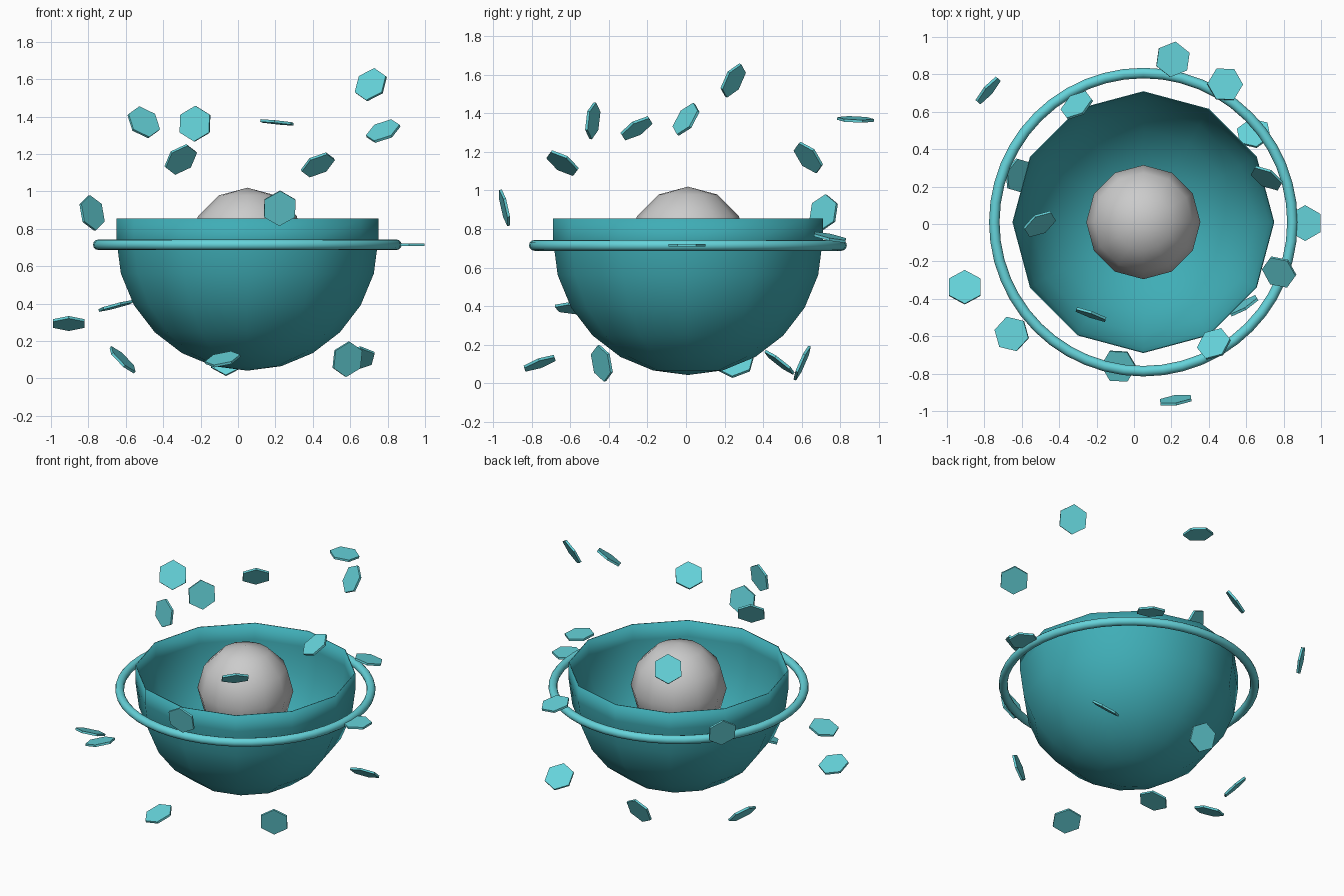
import bpy, bmesh
from mathutils import Vector

if "Cube" in bpy.data.objects:
    bpy.data.objects.remove(bpy.data.objects["Cube"])

CX, CY = 0.05, 0.01


def material(name, rgb):
    m = bpy.data.materials.new(name)
    m.diffuse_color = (*rgb, 1)
    m.use_nodes = True
    m.node_tree.nodes["Principled BSDF"].inputs["Base Color"].default_value = m.diffuse_color
    return m


teal = material("teal", (0.05, 0.42, 0.47))
light_teal = material("light_teal", (0.13, 0.65, 0.70))


def finish(bm, name, loc, mat=None, smooth=False):
    bmesh.ops.recalc_face_normals(bm, faces=bm.faces)
    for f in bm.faces:
        f.smooth = smooth
    me = bpy.data.meshes.new(name)
    bm.to_mesh(me)
    bm.free()
    if mat:
        me.materials.append(mat)
    ob = bpy.data.objects.new(name, me)
    bpy.context.collection.objects.link(ob)
    ob.location = loc
    return ob


# Bowl: lower half of a 12-sided sphere with a short upright rim
bm = bmesh.new()
bmesh.ops.create_uvsphere(bm, u_segments=12, v_segments=12, radius=0.70)
bmesh.ops.delete(bm, geom=[v for v in bm.verts if v.co.z > 0.01], context='VERTS')
rim = [e for e in bm.edges if e.is_boundary]
ext = bmesh.ops.extrude_edge_only(bm, edges=rim)["geom"]
bmesh.ops.translate(bm, vec=(0, 0, 0.113),
                    verts=[g for g in ext if isinstance(g, bmesh.types.BMVert)])
bowl = finish(bm, "bowl", (CX, CY, 0.742), teal, True)
sol = bowl.modifiers.new("thin_wall", 'SOLIDIFY')
sol.thickness = 0.006
sol.offset = -1

# Core ball inside the bowl
bm = bmesh.new()
bmesh.ops.create_uvsphere(bm, u_segments=12, v_segments=6, radius=0.305)
finish(bm, "core_ball", (CX, CY, 0.715), None, True)

# Ring around the bowl
bpy.ops.mesh.primitive_torus_add(major_segments=48, minor_segments=12,
                                 major_radius=0.797, minor_radius=0.028,
                                 location=(CX, CY, 0.715))
ring = bpy.context.object
ring.name = "ring"
ring.data.materials.append(light_teal)
bpy.ops.object.shade_smooth()

# Floating hexagonal plates: position, facing direction
plates = [
    ((0.71, 0.245, 1.571), (-0.45, -0.77, 0.45)),
    ((0.776, -0.257, 1.323), (-0.35, -0.48, 0.80)),
    ((-0.504, 0.0, 1.37), (0.45, -0.73, 0.52)),
    ((-0.23, -0.484, 1.362), (-0.33, -0.93, 0.12)),
    ((0.208, 0.88, 1.369), (0.10, 0.04, 0.99)),
    ((-0.306, 0.635, 1.171), (-0.48, 0.65, 0.58)),
    ((0.427, -0.641, 1.142), (-0.40, 0.50, 0.77)),
    ((0.223, -0.942, 0.91), (0.13, -0.96, -0.22)),
    ((-0.78, 0.714, 0.885), (0.73, -0.63, 0.22)),
    ((0.915, 0.005, 0.715), (0, 0, 1)),
    ((0.487, 0.747, 0.757), (0.12, 0.20, 0.97)),
    ((-0.654, -0.588, 0.388), (-0.25, 0.06, 0.96)),
    ((-0.905, -0.338, 0.294), (0, 0.35, 0.94)),
    ((-0.617, 0.26, 0.10), (0.68, -0.20, 0.70)),
    ((-0.082, -0.76, 0.103), (-0.20, -0.33, 0.92)),
    ((0.585, -0.437, 0.103), (0.50, -0.83, -0.20)),
    ((0.64, 0.485, 0.108), (-0.12, 0.60, 0.79)),
    ((-0.06, 0.603, 0.104), (-0.10, -0.90, 0.40)),
]
for i, (pos, facing) in enumerate(plates):
    bm = bmesh.new()
    bmesh.ops.create_cone(bm, cap_ends=True, segments=6,
                          radius1=0.096, radius2=0.096, depth=0.014)
    ob = finish(bm, f"hex_plate_{i + 1}", pos, light_teal)
    ob.rotation_euler = Vector(facing).to_track_quat('Z', 'Y').to_euler()
